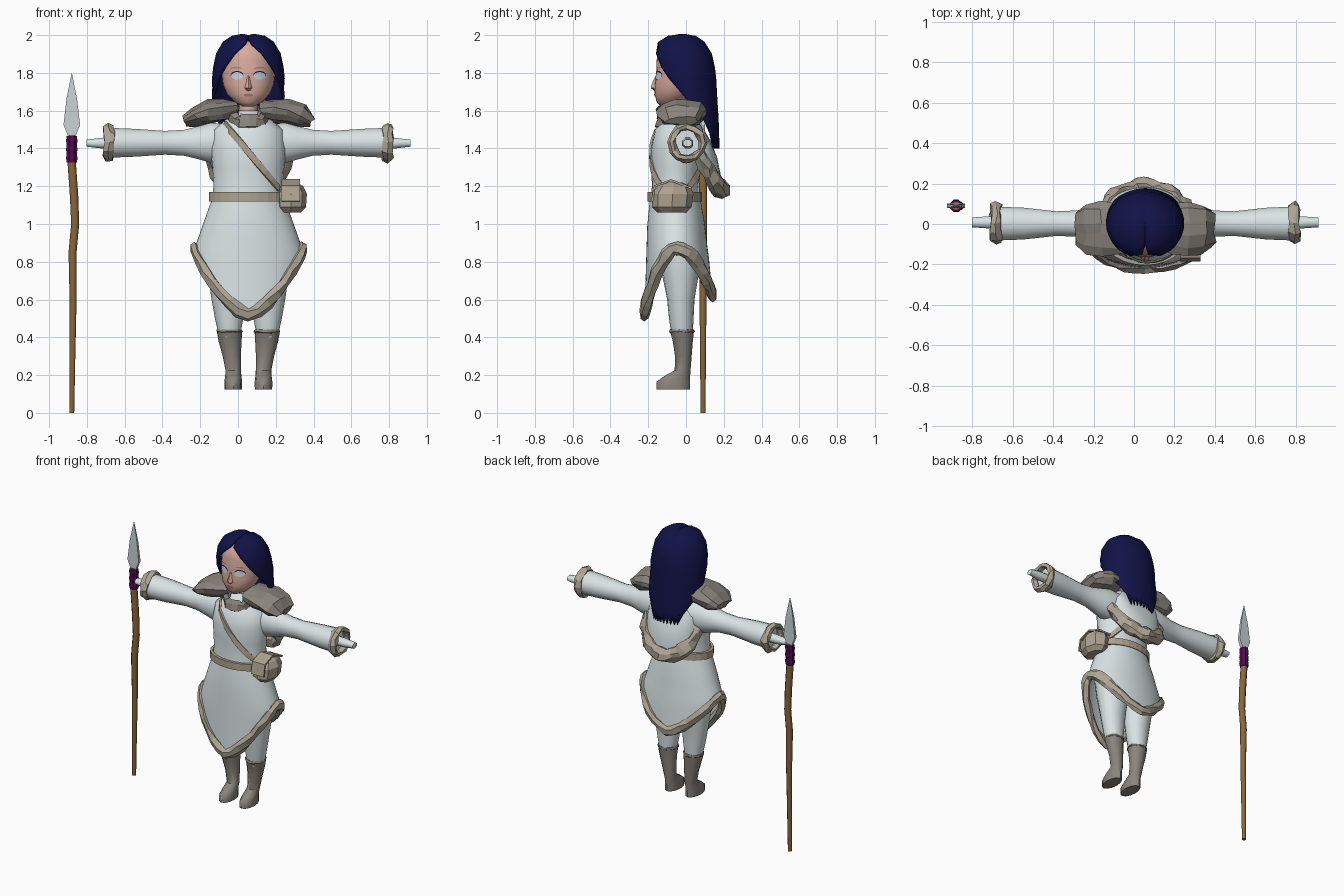
import bpy, bmesh, random
from math import sin, cos, pi, radians
from mathutils import Vector
from mathutils.bvhtree import BVHTree

random.seed(4)
if "Cube" in bpy.data.objects:
    bpy.data.objects.remove(bpy.data.objects["Cube"])

CX = 0.055          # the body's centre line
AXIS = Vector((0, -0.05, 0))
UP, SIDE, DEPTH = Vector((0, 0, 1)), Vector((1, 0, 0)), Vector((0, 1, 0))


def material(name, *rgb):
    m = bpy.data.materials.new(name)
    m.use_nodes = True
    m.diffuse_color = (*rgb, 1)
    bsdf = m.node_tree.nodes["Principled BSDF"]
    bsdf.inputs["Base Color"].default_value = (*rgb, 1)
    bsdf.inputs["Roughness"].default_value = 0.8
    return m


COAT = material("pale cloth", 0.70, 0.77, 0.78)
TRIM = material("beige fur", 0.43, 0.385, 0.31)
FUR = material("grey fur", 0.255, 0.23, 0.205)
LEATHER = material("tan leather", 0.42, 0.365, 0.28)
SKIN = material("skin", 0.68, 0.40, 0.34)
BLUSH = material("dark skin", 0.42, 0.22, 0.19)
HAIR = material("navy hair", 0.006, 0.006, 0.065)
WOOD = material("wood", 0.25, 0.135, 0.045)
WRAP = material("purple wrap", 0.085, 0.004, 0.085)
STEEL = material("pale steel", 0.58, 0.64, 0.65)


def build(name, rows, mat, ring=True, loop=False, caps=True, jitter=0, smooth=True):
    """Skin a list of equal rows of points into one object."""
    n, m = len(rows[0]), len(rows)
    verts = [Vector(p) + Vector((CX, 0, 0)) + Vector(
        [random.uniform(-jitter, jitter) for _ in range(3)]) for r in rows for p in r]
    faces = []
    for j in range(m if loop else m - 1):
        for i in range(n if ring else n - 1):
            k, l = (i + 1) % n, (j + 1) % m
            faces.append((j * n + i, j * n + k, l * n + k, l * n + i))
    if caps and ring and not loop:
        faces += [tuple(range(n)), tuple(range((m - 1) * n, m * n))]
    me = bpy.data.meshes.new(name)
    me.from_pydata(verts, [], faces)
    bm = bmesh.new()
    bm.from_mesh(me)
    bmesh.ops.recalc_face_normals(bm, faces=bm.faces)
    bm.to_mesh(me)
    bm.free()
    me.materials.append(mat)
    if smooth:
        me.shade_smooth()
        me.set_sharp_from_angle(angle=radians(50))
    ob = bpy.data.objects.new(name, me)
    bpy.context.collection.objects.link(ob)
    return ob


def oval(z, rx, front, back, cx=0, n=24, gap=0):
    """Horizontal oval; gap is the half angle left open at the front."""
    cy, ry = (front + back) / 2, (back - front) / 2
    steps = n if not gap else n - 1
    angles = [gap + (2 * pi - 2 * gap) * i / steps for i in range(n)]
    return [Vector((cx + rx * sin(a), cy - ry * cos(a), z)) for a in angles]


def sweep(name, pts, radii, mat, ref=None, sides=8, loop=False, **kw):
    """Tube along pts; radii are (along ref, across). Without ref it points outward."""
    pts = [Vector(p) for p in pts]
    if not isinstance(radii, list):
        radii = [radii] * len(pts)
    rows, last = [], len(pts) - 1
    for i, p in enumerate(pts):
        nxt = pts[(i + 1) % len(pts)] if loop else pts[min(i + 1, last)]
        prv = pts[i - 1] if loop else pts[max(i - 1, 0)]
        t = (nxt - prv).normalized()
        r = ref or ((p - AXIS) * Vector((1, 1, 0)))
        u = t.cross(r).normalized()
        v = u.cross(t)
        a, b = radii[i]
        rows.append([p + v * a * cos(q) + u * b * sin(q)
                     for q in (2 * pi * (k + 0.5) / sides for k in range(sides))])
    return build(name, rows, mat, loop=loop, **kw)


def lerp_table(table, z):
    """Interpolate rows of (z, values...) listed from high to low."""
    for a, b in zip(table, table[1:]):
        if z >= b[0]:
            f = max(0, min(1, (a[0] - z) / (a[0] - b[0])))
            return [p + (q - p) * f for p, q in zip(a[1:], b[1:])]
    return table[-1][1:]


def surface(ob):
    return BVHTree.FromPolygons([v.co for v in ob.data.vertices],
                                [p.vertices[:] for p in ob.data.polygons])


# Coat body
torso = build("coat_torso", [oval(*r) for r in (
    (1.08, .2, -.195, .07), (1.2, .185, -.18, .065), (1.3, .19, -.185, .08),
    (1.4, .2, -.185, .09), (1.5, .185, -.165, .09), (1.56, .11, -.11, .06),
    (1.6, .06, -.075, .04))], COAT)

# Coat skirt: pointed front and back flaps, raised at the hips
SKIRT = [(1.14, .19, -.19, .075), (1.0, .24, -.205, .10), (.9, .275, -.208, .11),
         (.84, .295, -.21, .12), (.5, .30, -.22, .15)]


def skirt_point(a, t):
    drop = 1 - abs(sin(a)) ** 1.6
    hem = 0.87 - drop * (0.35 if cos(a) > 0 else 0.25)
    z = 1.14 + (hem - 1.14) * t
    rx, front, back = lerp_table(SKIRT, z)
    cy, ry = (front + back) / 2, (back - front) / 2
    return Vector((rx * sin(a), cy - ry * cos(a), z))


N = 48
build("coat_skirt", [[skirt_point(2 * pi * i / N, j / 8) for i in range(N)]
                     for j in range(9)], COAT, caps=False)
sweep("skirt_fur_trim", [skirt_point(2 * pi * i / 36, 1) for i in range(36)],
      (.025, .036), TRIM, sides=6, loop=True, jitter=.006, smooth=False)

# Belt, shoulder strap and pouch
sweep("belt", oval(1.145, .2, -.195, .075), (.013, .035), LEATHER, sides=4,
      loop=True, smooth=False)
tree, strap = surface(torso), []
for side in (-1, 1):
    for i in range(9):
        f = i / 8 if side < 0 else 1 - i / 8
        start = Vector((CX - .125 + .285 * f, side, 1.53 - .34 * f))
        hit = tree.ray_cast(start, Vector((0, -side, 0)))[0]
        if hit:
            strap.append(hit + Vector((-CX, side * .004, 0)))
sweep("shoulder_strap", strap, (.008, .024), LEATHER, sides=4, loop=True, smooth=False)
build("pouch", [oval(z, w, f, b, cx=.225, n=8) for z, w, f, b in (
    (1.06, .05, -.15, 0), (1.09, .08, -.18, .03), (1.16, .085, -.18, .04),
    (1.2, .065, -.15, .02), (1.22, .035, -.11, -.02))], LEATHER, smooth=False)
sweep("pouch_flap", [(.225, -.18, 1.12), (.225, -.165, 1.2), (.225, -.08, 1.232),
                     (.225, .03, 1.19)], (.008, .07), LEATHER, ref=SIDE.cross(DEPTH),
      sides=4, smooth=False)

# Hood lying on the back: furred rim with cloth inside
rim = []
for i in range(17):
    a = pi * i / 16
    rim.append(Vector((.2 * cos(a), .05 + .135 * sin(a), 1.41 - .225 * sin(a) ** .8)))
sweep("hood_fur_rim", rim, [(.028 + .014 * sin(pi * i / 16), .03 + .025 * sin(pi * i / 16))
                            for i in range(17)], TRIM, sides=7, jitter=.012, smooth=False)
neckline = [Vector((p.x * .6, .085, 1.52)) for p in rim]
build("hood_cloth", [[p.lerp(q, t) + Vector((0, .03 * sin(pi * t), 0))
                      for p, q in zip(rim, neckline)] for t in (0, .25, .5, .75, 1)],
      COAT, ring=False)

# Fur collar
sweep("neck_fur", [p - UP * (.05 if p.y < -.08 else 0) for p in
                   oval(1.585, .095, -.135, .075, n=16)],
      (.028, .042), FUR, sides=6, loop=True, jitter=.008, smooth=False)

# Paired parts
for s, word in ((1, "left"), (-1, "right")):
    arm = ((.1, .10, .09), (.2, .108, .09), (.26, .09, .082), (.34, .07, .066),
           (.44, .064, .062), (.6, .075, .08), (.725, .08, .085))
    sweep(word + "_sleeve", [(s * x, .002, 1.43) for x, _, _ in arm],
          [r[1:] for r in arm], COAT, ref=UP, sides=16)
    sweep(word + "_cuff", [(s * .738, .005 + .083 * cos(a), 1.43 + .083 * sin(a))
                           for a in (2 * pi * i / 12 for i in range(12))],
          (.03, .02), TRIM, ref=SIDE, sides=6, loop=True, jitter=.008, smooth=False)
    sweep(word + "_hand", [(s * x, .008, 1.428) for x in (.7, .78, .857)],
          [(.032, .032), (.03, .032), (.02, .026)], COAT, ref=UP)
    pad = ((.06, 1.61, .045, .10), (.13, 1.6, .058, .125), (.21, 1.59, .065, .135),
           (.28, 1.57, .055, .125), (.335, 1.545, .03, .09))
    sweep(word + "_shoulder_fur", [(s * x, -.025, z) for x, z, _, _ in pad],
          [r[2:] for r in pad], FUR, ref=UP, sides=12, jitter=.012, smooth=False)
    build(word + "_trouser_leg", [oval(z, w, f, b, cx=s * c, n=16) for z, c, w, f, b in (
        (.4, .1, .055, -.075, .035), (.5, .102, .075, -.09, .04), (.6, .105, .09, -.1, .045),
        (.75, .108, .108, -.13, .07), (.9, .11, .12, -.15, .08),
        (1.05, .09, .1, -.15, .06))], COAT)
    build(word + "_boot", [oval(z, w, f, b, cx=s * c, n=12) for z, c, w, f, b in (
        (.125, .08, .046, -.155, .02), (.165, .08, .047, -.155, .022),
        (.195, .08, .043, -.115, .022), (.225, .08, .041, -.06, .024),
        (.3, .088, .048, -.058, .03), (.38, .097, .061, -.07, .036),
        (.43, .1, .067, -.084, .042))], FUR)
    sweep(word + "_boot_rim", oval(.432, .062, -.08, .037, cx=s * .1, n=16),
          (.01, .009), FUR, ref=UP, sides=5, loop=True, jitter=.003, smooth=False)

# Head and neck
build("neck", [oval(z, .05, -.07, .04) for z in (1.52, 1.68)], SKIN)
head = build("head", [oval(*r) for r in (
    (1.622, .03, -.135, -.05), (1.645, .072, -.155, -.01), (1.69, .115, -.167, .05),
    (1.74, .135, -.166, .09), (1.8, .142, -.158, .12), (1.87, .142, -.155, .12),
    (1.93, .12, -.14, .09), (1.97, .06, -.09, .04))], SKIN)
build("nose", [oval(*r, n=8) for r in (
    (1.705, .012, -.168, -.13), (1.72, .022, -.187, -.13), (1.75, .014, -.178, -.13),
    (1.79, .009, -.158, -.13))], SKIN)

# Painted face details as thin plates on the head
face = surface(head)


def plate(name, x, z, w, h, mat, lift, bow=0):
    rows = []
    for k in (1, .5, .01):
        row = []
        for a in (2 * pi * i / 14 for i in range(14)):
            px, pz = x + k * w * cos(a), z + k * h * sin(a) - bow * (k * cos(a)) ** 2
            hit = face.ray_cast(Vector((CX + px, -1, pz)), DEPTH)[0]
            row.append(hit - Vector((CX, lift, 0)))
        rows.append(row)
    build(name, rows, mat, caps=False)


for s, word in ((1, "left"), (-1, "right")):
    plate(word + "_lash", s * .06, 1.789, .034, .021, HAIR, .002)
    plate(word + "_eye", s * .06, 1.784, .032, .02, STEEL, .004)
    plate(word + "_brow", s * .062, 1.828, .032, .004, BLUSH, .003, .006)
plate("lips", 0, 1.682, .026, .008, BLUSH, .003)

# Long parted hair
locks = [oval(z, w, f, b, n=33, gap=radians(g)) for z, w, f, b, g in (
    (2.0, .03, -.045, .01, 1), (1.99, .085, -.1, .055, 1), (1.96, .13, -.145, .095, 6),
    (1.9, .165, -.168, .13, 26), (1.83, .18, -.168, .146, 43), (1.77, .186, -.155, .153, 56),
    (1.68, .186, -.14, .158, 82), (1.6, .184, -.1, .163, 98), (1.55, .175, -.06, .166, 112),
    (1.48, .145, 0, .168, 122), (1.42, .11, .05, .17, 126))]
for i, p in enumerate(locks[-1]):
    p.z += (-.02, .012, .02, 0)[i % 4]
top = [Vector((0, -.02, 1.992))] * 33
for row in locks[:3]:                      # shallow centre parting
    for p in row:
        p.z -= .012 * max(0, 1 - abs(p.x) / .025)
hair = build("hair", [top] + locks, HAIR, ring=False)
mod = hair.modifiers.new("thickness", "SOLIDIFY")
mod.thickness, mod.offset = .014, 0

# Spear
SX, SY = -.88 - CX, .09
shaft = ((0, 0, .014), (.3, .003, .017), (.6, .007, .02), (.85, .004, .023),
         (1.0, .018, .023), (1.15, .012, .024), (1.32, 0, .024), (1.47, 0, .02))
sweep("spear_shaft", [(SX + x, SY, z) for z, x, _ in shaft],
      [(r, r) for _, _, r in shaft], WOOD, ref=DEPTH)
sweep("spear_wrap", [(SX, SY, 1.325 + .14 * i / 6) for i in range(7)],
      [(.029 + .004 * (i % 2),) * 2 for i in range(7)], WRAP, ref=DEPTH, smooth=False)
sweep("spear_blade", [(SX, SY, z) for z in (1.46, 1.525, 1.66, 1.8)],
      [(.017, .025), (.015, .062), (.011, .04), (.001, .001)], STEEL, ref=DEPTH,
      sides=4, smooth=False)
